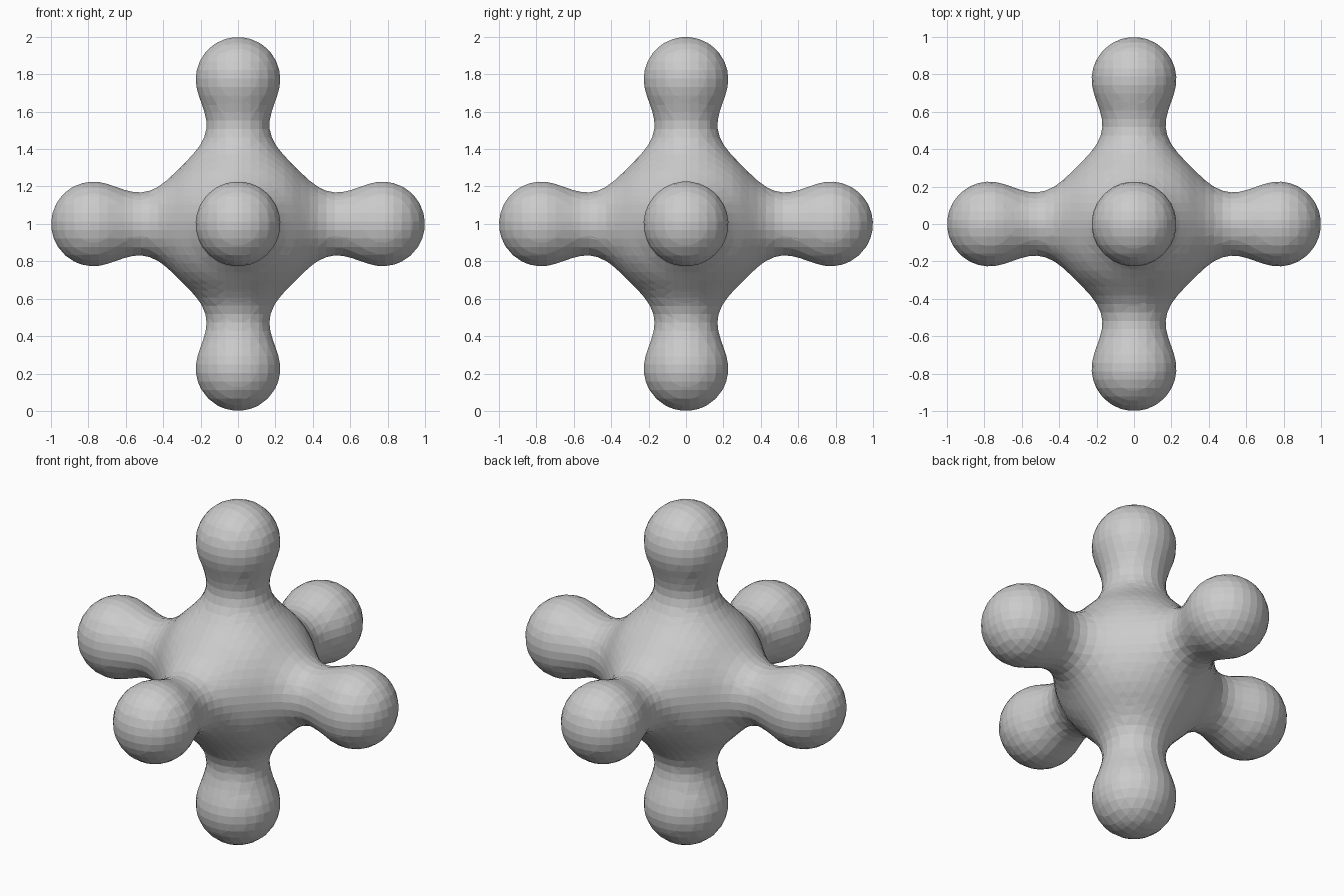
import bpy
from mathutils import Vector

if "Cube" in bpy.data.objects:
    bpy.data.objects.remove(bpy.data.objects["Cube"])

CENTRE = Vector((0, 0, 1))
KNOB_DIST = 0.773

# Blended field: one broad core and six knobs along the axes
field = bpy.data.metaballs.new("blend_field")
field.resolution = 0.045
field.render_resolution = 0.045
field.threshold = 1.0


def add_ball(co, radius, stiffness):
    ball = field.elements.new(type='BALL')
    ball.co = co
    ball.radius = radius
    ball.stiffness = stiffness


add_ball(CENTRE, 0.766, 3.158)
for axis in range(3):
    for sign in (-1, 1):
        offset = Vector((0, 0, 0))
        offset[axis] = sign * KNOB_DIST
        add_ball(CENTRE + offset, 0.583, 1.637)

blend = bpy.data.objects.new("blend_helper", field)
bpy.context.collection.objects.link(blend)
bpy.context.view_layer.update()

# Turn the blended surface into a faceted mesh
depsgraph = bpy.context.evaluated_depsgraph_get()
mesh = bpy.data.meshes.new_from_object(blend.evaluated_get(depsgraph))
mesh.name = "six_knob_body"
bpy.data.objects.remove(blend)
mesh.shade_flat()

body = bpy.data.objects.new("six_knob_body", mesh)
bpy.context.collection.objects.link(body)
